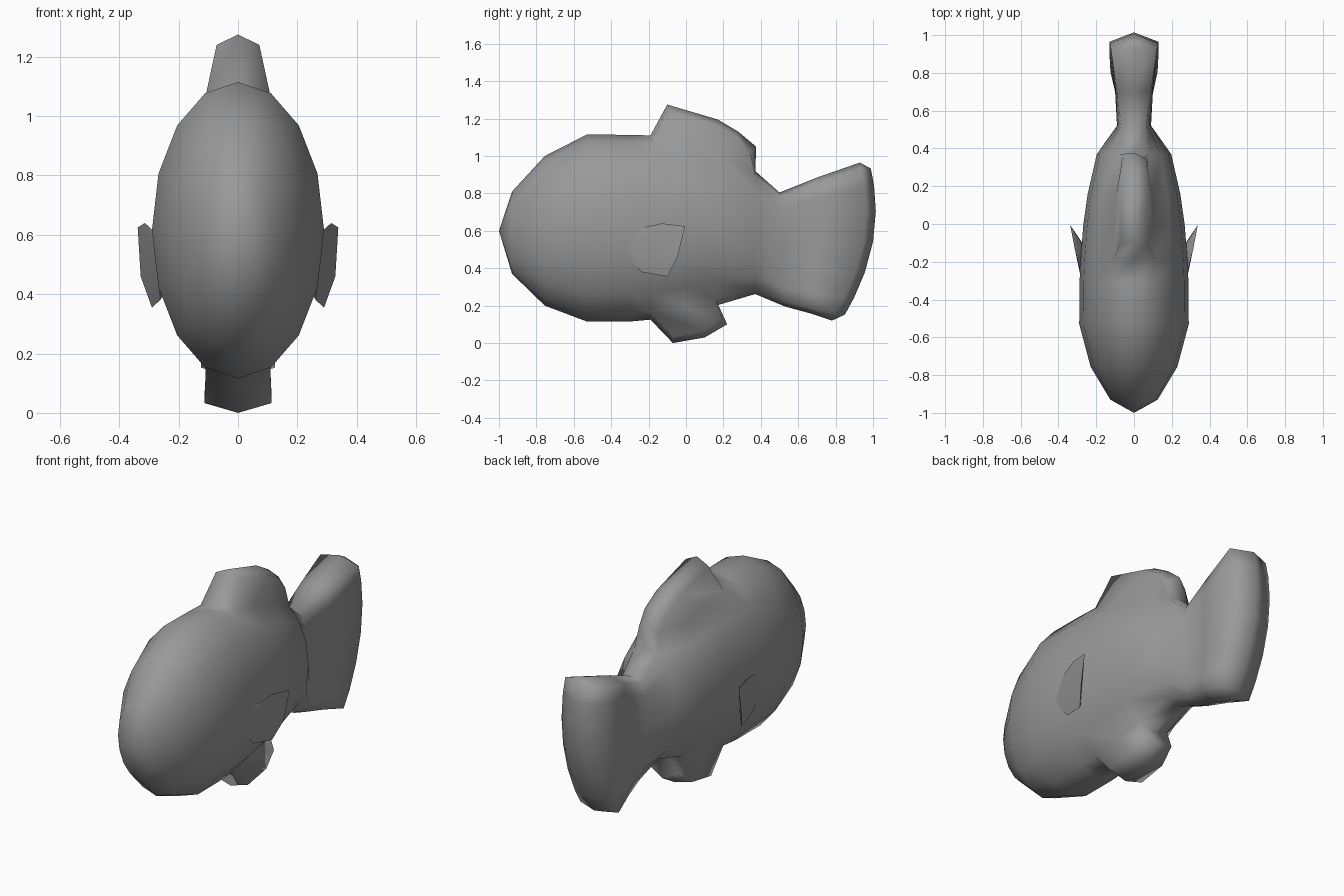
import bpy, bmesh, math

old = bpy.data.objects.get("Cube")
if old:
    bpy.data.objects.remove(old, do_unlink=True)

grey = bpy.data.materials.new("plain grey")
grey.use_nodes = True
colour = (0.32, 0.32, 0.32, 1)
grey.diffuse_color = colour
grey.node_tree.nodes["Principled BSDF"].inputs["Base Color"].default_value = colour

SIDES = 16


def finish(bm, name, angle=None):
    bmesh.ops.recalc_face_normals(bm, faces=bm.faces)
    mesh = bpy.data.meshes.new(name)
    bm.to_mesh(mesh)
    bm.free()
    obj = bpy.data.objects.new(name, mesh)
    bpy.context.collection.objects.link(obj)
    mesh.materials.append(grey)
    for p in mesh.polygons:
        p.use_smooth = True
    if angle:
        bpy.ops.object.select_all(action='DESELECT')
        obj.select_set(True)
        bpy.context.view_layer.objects.active = obj
        bpy.ops.object.shade_smooth_by_angle(angle=angle)
    return obj


def ring(bm, ys, top, bottom, width, power=1):
    """Cross-section from top round to the top; ys = y at top, middle, bottom."""
    verts = []
    for k in range(SIDES):
        a = math.tau * k / SIDES
        c, s = math.cos(a), math.sin(a)
        if abs(s) < 1e-6:
            s = 0
        x = math.copysign(abs(s) ** power, s) * width if s else 0
        z = (top + bottom) / 2 + c * (top - bottom) / 2
        y = ys[1] + c * (ys[0] - ys[2]) / 2 + c * c * ((ys[0] + ys[2]) / 2 - ys[1])
        verts.append(bm.verts.new((x, y, z)))
    return verts


def fin(bm, rings, col, path, width, drop):
    """Ridged fin grown out of the two columns of faces beside column col."""
    left, right = (col - 1) % SIDES, (col + 1) % SIDES
    last = len(path) - 1
    rows = []
    for i, (y, z) in enumerate(path):
        back = 0.03 if i == last else 0
        w = width * (0.88 if i == last else 1)
        sx = 1 if rings[i][left].co.x > 0 else -1
        rows.append([bm.verts.new((sx * w, y - back, z - drop)),
                     bm.verts.new((0, y, z)),
                     bm.verts.new((-sx * w, y - back, z - drop))])
    for i in range(last):
        a, b = rows[i], rows[i + 1]
        ra, rb = rings[i], rings[i + 1]
        bm.faces.new((a[0], a[1], b[1], b[0]))
        bm.faces.new((a[1], a[2], b[2], b[1]))
        bm.faces.new((ra[left], a[0], b[0], rb[left]))
        bm.faces.new((a[2], ra[right], rb[right], b[2]))
    for i in (0, last):
        r, f = rings[i], rows[i]
        bm.faces.new((r[left], r[col], f[1], f[0]))
        bm.faces.new((r[col], r[right], f[2], f[1]))


# Body and tail: y, top, bottom, half width
bm = bmesh.new()
sections = [(-.93, .81, .37, .125), (-.755, 1.0, .2, .23), (-.53, 1.115, .115, .29),
            (-.3, 1.113, .115, .288), (-.19, 1.11, .125, .283), (0, 1.09, .16, .268),
            (.16, 1.04, .2, .245), (.37, .92, .262, .197)]
rings = [ring(bm, (y, y, y), t, b, w) for y, t, b, w in sections]
rings.append(ring(bm, (.5, .52, .53), .805, .195, .09, .35))
rings.append(ring(bm, (.7, .7, .66), .885, .16, .1, .1))
rings.append(ring(bm, (.93, .95, .78), .965, .12, .13, .05))

# Face columns replaced by the fins
top_cols, low_cols = (SIDES - 1, 0), (SIDES // 2 - 1, SIDES // 2)
for i in range(len(rings) - 1):
    for k in range(SIDES):
        if (4 <= i < 7 and k in top_cols) or (4 <= i < 6 and k in low_cols):
            continue
        n = (k + 1) % SIDES
        bm.faces.new((rings[i][k], rings[i][n], rings[i + 1][n], rings[i + 1][k]))

# Nose
nose = bm.verts.new((0, -1, .6))
for k in range(SIDES):
    bm.faces.new((nose, rings[0][(k + 1) % SIDES], rings[0][k]))

# Ridge down the back of the tail
end = rings[-1]
half = SIDES // 2
ridge = [end[0]]
for k in range(1, half):
    ridge.append(bm.verts.new((0, end[k].co.y + .05, end[k].co.z)))
ridge.append(end[half])
for k in range(half):
    for at in (lambda j: end[j], lambda j: end[-j % SIDES]):
        loop = list(dict.fromkeys((at(k), at(k + 1), ridge[k + 1], ridge[k])))
        bm.faces.new(loop)

# Back fin and belly fin
fin(bm, rings[4:8], 0, [(-.1, 1.275), (.17, 1.195), (.28, 1.13), (.375, 1.05)], .072, .035)
fin(bm, rings[4:7], half, [(-.07, 0), (.1, .03), (.22, .1)], .113, -.033)
finish(bm, "fish_body")

# Side fins: thin wedges leaning away from the body
for side, name in ((1, "left_side_fin"), (-1, "right_side_fin")):
    bm = bmesh.new()
    points = [(.27, -.34, .5), (.262, -.24, .38), (.29, -.1, .355), (.328, -.045, .46),
              (.338, -.005, .625), (.314, -.13, .64), (.287, -.24, .615),
              (.26, -.13, .58), (.24, -.15, .42)]
    for x, y, z in points:
        bm.verts.new((side * x, y, z))
    bmesh.ops.convex_hull(bm, input=bm.verts)
    finish(bm, name, math.radians(40))
